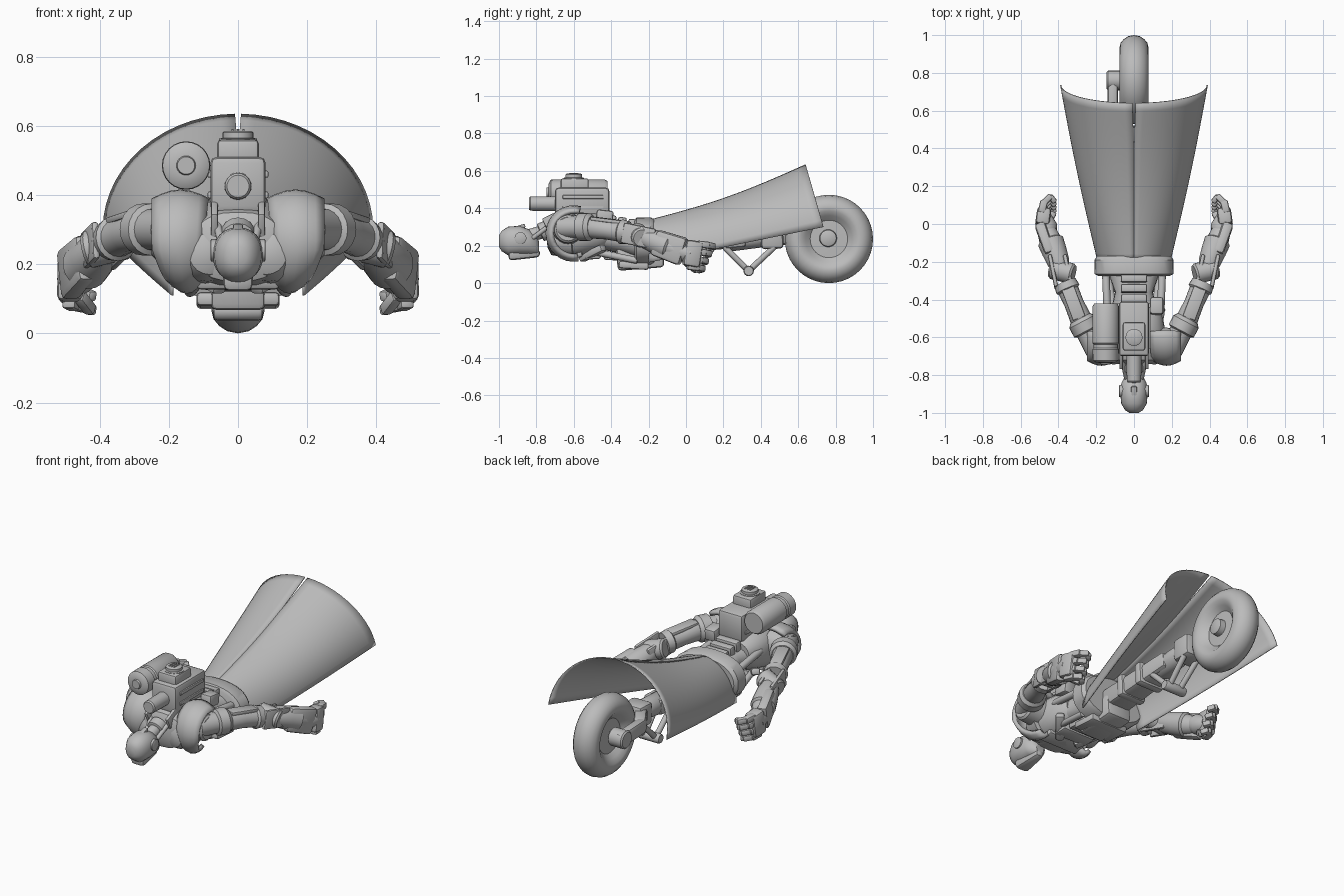
import bpy, bmesh, math
from mathutils import Matrix, Vector

grey = bpy.data.materials.new("plain_grey")
grey.diffuse_color = (0.5, 0.5, 0.5, 1)


def finish(name, bm, angle=35):
    bmesh.ops.recalc_face_normals(bm, faces=bm.faces[:])
    me = bpy.data.meshes.new(name)
    bm.to_mesh(me)
    bm.free()
    me.materials.append(grey)
    ob = bpy.data.objects.new(name, me)
    bpy.context.collection.objects.link(ob)
    bpy.ops.object.select_all(action='DESELECT')
    ob.select_set(True)
    bpy.context.view_layer.objects.active = ob
    bpy.ops.object.shade_smooth_by_angle(angle=math.radians(angle))
    return ob


def frame(a, b):
    # local y runs from a to b
    a, b = Vector(a), Vector(b)
    d = (b - a).normalized()
    x = d.cross(Vector((0, 0, 1)))
    x = x.normalized() if x.length > 1e-3 else Vector((1, 0, 0))
    u = x.cross(d)
    m = Matrix((x, d, u)).transposed().to_4x4()
    m.translation = a
    return m, (b - a).length


def beam(name, a, b, w, h, bevel=0.012, taper=1.0):
    m, length = frame(a, b)
    bm = bmesh.new()
    bmesh.ops.create_cube(bm, size=1)
    for v in bm.verts:
        k = taper if v.co.y > 0 else 1
        v.co = Vector((v.co.x * w * k, (v.co.y + 0.5) * length, v.co.z * h * k))
    bmesh.ops.bevel(bm, geom=bm.edges[:], offset=bevel, segments=2, profile=0.5,
                    affect='EDGES', clamp_overlap=True)
    bm.transform(m)
    return finish(name, bm)


def skin(name, rings):
    bm = bmesh.new()
    loops = [[bm.verts.new(p) for p in r] for r in rings]
    n = len(loops[0])
    for p, q in zip(loops, loops[1:]):
        for i in range(n):
            bm.faces.new((p[i], p[(i + 1) % n], q[(i + 1) % n], q[i]))
    bm.faces.new(loops[0])
    bm.faces.new(loops[-1][::-1])
    return finish(name, bm)


def lathe(name, a, b, profile, n=20):
    # profile: (fraction along a-b, radius)
    m, length = frame(a, b)
    angs = [2 * math.pi * i / n for i in range(n)]
    return skin(name, [[m @ Vector((r * math.cos(t), f * length, r * math.sin(t))) for t in angs]
                       for f, r in profile])


def rod(name, a, b, r, r2=None, n=16, rim=0.08):
    r2 = r2 or r
    return lathe(name, a, b, [(0, r * 0.85), (rim, r), (1 - rim, r2), (1, r2 * 0.85)], n)


def loft(name, sections, power=2.0, n=24):
    # sections: (y, centre z, half width, half height)
    def pt(y, z, w, h, t):
        c, s = math.cos(t), math.sin(t)
        e = 2 / power
        return (w * math.copysign(abs(c) ** e, c), y, z + h * math.copysign(abs(s) ** e, s))
    return skin(name, [[pt(*sec, 2 * math.pi * i / n) for i in range(n)] for sec in sections])


def sheet(name, f, nu, nv, thick):
    bm = bmesh.new()
    g = [[bm.verts.new(f(i / nu, j / nv)) for j in range(nv + 1)] for i in range(nu + 1)]
    for i in range(nu):
        for j in range(nv):
            bm.faces.new((g[i][j], g[i + 1][j], g[i + 1][j + 1], g[i][j + 1]))
    ob = finish(name, bm)
    mod = ob.modifiers.new("thickness", 'SOLIDIFY')
    mod.thickness, mod.offset = thick, 0
    return ob


# Flared skirt shell: two halves with a slit at the rear top
for s, side in ((1, "right"), (-1, "left")):
    def skirt(u, v, s=s):
        gap = 0.022 * max(0, u - 0.7) / 0.3
        t = v * (math.pi / 2 - gap)
        low, top = 0.11 + 0.19 * u, 0.335 + 0.297 * u - 0.025 * math.sin(math.pi * u)
        y_end = 0.735 - 0.095 * math.sin(t)
        w = 0.19 + 0.198 * u + 0.008 * math.sin(math.pi * u)
        return (s * w * math.cos(t), -0.2 + (y_end + 0.2) * u,
                low + (top - low) * math.sin(t))
    sheet("skirt_" + side, skirt, 20, 14, 0.006)

# Waist ring and pelvis
loft("waist_ring", [(-0.275, 0.22, .19, .115), (-0.265, 0.22, .208, .13), (-0.19, 0.222, .21, .13),
                    (-0.17, 0.222, .195, .118)], 2.3, 32)
beam("pelvis_block", (0, -0.37, 0.13), (0, -0.12, 0.15), 0.16, 0.13, 0.02)
beam("pelvis_plate", (0, -0.36, 0.1), (0, -0.2, 0.09), 0.24, 0.04)

# Torso core, spine blocks and belly plates
loft("chest_core", [(-0.74, .25, .08, .06), (-0.72, .25, .13, .10), (-0.6, .26, .17, .13),
                    (-0.47, .27, .15, .11), (-0.42, .27, .12, .08)], 2.5)
loft("abdomen", [(-0.45, .25, .12, .07), (-0.36, .24, .10, .08), (-0.25, .22, .14, .09)], 2.5)
for i in range(3):
    y = -0.42 + 0.055 * i
    beam("spine_block", (0, y, 0.33 - .01 * i), (0, y + 0.045, 0.325 - .01 * i), 0.14, 0.07, 0.01)
for i in range(3):
    y = -0.64 + 0.1 * i
    beam("belly_plate", (0, y, 0.145), (0, y + 0.085, 0.16 - 0.01 * i), 0.24 - 0.03 * i, 0.04)

# Engine pack on the back
beam("engine_block", (0, -0.70, 0.43), (0, -0.41, 0.43), 0.16, 0.16, 0.018)
beam("engine_head", (0, -0.67, 0.52), (0, -0.52, 0.52), 0.12, 0.08, 0.012)
lathe("engine_cap", (0, -0.6, 0.54), (0, -0.6, 0.585),
      [(0, .055), (.5, .055), (.55, .045), (.9, .045), (1, .038)], 20)
for x in (-0.016, 0, 0.016):
    beam("cap_fin", (x, -0.625, 0.586), (x, -0.575, 0.586), 0.007, 0.008, 0.001)
lathe("intake_pipe", (0, -0.84, 0.425), (0, -0.68, 0.425), [(0, .032), (.05, .038), (1, .04)])
lathe("canister", (-0.15, -0.745, 0.485), (-0.15, -0.42, 0.485),
      [(0, .025), (.03, .028), (.035, .05), (.07, .068), (.25, .07), (.27, .064), (.33, .064),
       (.35, .07), (.95, .07), (1, .06)], 24)
beam("side_valve", (0.12, -0.48, 0.36), (0.12, -0.39, 0.35), 0.07, 0.07)
for z in (0.46, 0.40):
    beam("engine_rib", (0, -0.66, z), (0, -0.44, z), 0.175, 0.02, 0.004)

# Head and neck
loft("helmet", [(-1.0, .225, .025, .03), (-0.985, .225, .048, .055), (-0.95, .225, .068, .077),
                (-0.89, .228, .073, .078), (-0.84, .22, .066, .068), (-0.80, .2, .045, .05),
                (-0.785, .19, .025, .03)], 2.2)
beam("jaw", (0, -0.95, 0.155), (0, -0.78, 0.16), 0.09, 0.07, 0.02, 0.6)
beam("brow_ridge", (0, -0.97, 0.275), (0, -0.86, 0.308), 0.03, 0.02, 0.006)
rod("neck", (0, -0.85, 0.25), (0, -0.68, 0.3), 0.035)
rod("neck_collar", (0, -0.78, 0.27), (0, -0.73, 0.29), 0.05)

for s, side in ((1, "right"), (-1, "left")):
    def P(x, y, z, s=s):
        return (s * x, y, z)

    # Neck and chest details
    rod("ear_disc_" + side, P(.05, -.885, .24), P(.08, -.885, .24), 0.032)
    rod("neck_piston_" + side, P(.04, -.82, .24), P(.065, -.70, .33), 0.012)
    beam("collar_" + side, P(.068, -.745, .29), P(.068, -.62, .35), 0.02, 0.12, 0.006)
    loft_side = lathe("chest_lobe_" + side, P(.08, -.74, .23), P(.10, -.6, .23),
                      [(0, .03), (.1, .06), (.35, .08), (1, .09)])

    # Curved shoulder guard wrapping over the front
    def guard(u, v, s=s):
        t = math.radians(75 + 205 * u)
        bulge = math.sin(math.pi * v)
        r = 0.115 + 0.025 * bulge
        inner, outer = 0.085 + 0.03 * u, 0.245 - 0.07 * max(0, u - 0.55) / 0.45
        return (s * (inner + (outer - inner) * v), -0.6 + r * math.cos(t), 0.265 + r * math.sin(t))
    sheet("shoulder_guard_" + side, guard, 16, 6, 0.022)
    rod("shoulder_joint_" + side, P(.12, -.63, .29), P(.25, -.63, .29), 0.085, 0.075, 20)
    rod("back_piston_" + side, P(.14, -.5, .29), P(.15, -.24, .26), 0.02)
    rod("belly_piston_" + side, P(.10, -.5, .17), P(.14, -.26, .12), 0.018)
    beam("rib_" + side, P(.05, -.56, .13), P(.15, -.44, .19), 0.05, 0.04)

    # Upper arm with cuffs
    lathe("upper_arm_" + side, P(.19, -.68, .3), P(.285, -.50, .3),
          [(0, .05), (.08, .062), (.6, .06), (.64, .075), (.9, .075), (1, .06)])
    lathe("middle_arm_" + side, P(.27, -.53, .3), P(.365, -.31, .27),
          [(0, .05), (.1, .058), (.5, .052), (.8, .055), (.84, .066), (1, .06)])
    beam("arm_plate_" + side, P(.29, -.5, .345), P(.35, -.34, .325), 0.07, 0.02, 0.006)

    # Elbow
    rod("elbow_hinge_" + side, P(.32, -.265, .27), P(.44, -.235, .24), 0.055, 0.055, 18)
    for k in (-1, 1):
        beam("elbow_plate_" + side, P(.37 + .04 * k, -.34, .27), P(.405 + .04 * k, -.17, .235),
             0.022, 0.11, 0.01)

    # Forearm and wrist
    lathe("forearm_" + side, P(.385, -.24, .25), P(.465, -.03, .17),
          [(0, .045), (.15, .058), (.45, .066), (.7, .07), (.74, .058), (1, .05)])
    beam("forearm_guard_" + side, P(.44, -.17, .22), P(.495, -.01, .165), 0.055, 0.14, 0.02, 1.1)
    lathe("wrist_" + side, P(.455, -.04, .175), P(.48, .035, .155), [(0, .05), (.3, .058), (1, .045)])

    # Hand with curled fingers
    beam("palm_" + side, P(.487, -.01, .165), P(.475, .08, .15), 0.075, 0.14, 0.018)
    for i in range(4):
        z, y = 0.21 - 0.04 * i, 0.07 - 0.018 * i
        beam("finger_base_" + side, P(.49, y - .01, z), P(.475, y + .055, z - .008), 0.04, 0.036, 0.009)
        beam("finger_middle_" + side, P(.48, y + .04, z - .006), P(.44, y + .08, z - .014), 0.034, 0.034, 0.009)
        beam("finger_tip_" + side, P(.445, y + .08, z - .014), P(.418, y + .045, z - .024), 0.03, 0.032, 0.009)
    beam("thumb_" + side, P(.46, 0, .11), P(.425, .06, .065), 0.035, 0.035, 0.01)

    # Suspension links below the beam
    rod("front_link_" + side, P(.045, .2, .2), P(.035, .335, .065), 0.016)
    rod("rear_link_" + side, P(.035, .335, .065), P(.045, .49, .21), 0.016)

rod("link_pivot", (-.07, .335, .065), (.07, .335, .065), 0.028)

# Tail beam leading to the wheel
beam("tail_beam", (0, -0.2, 0.2), (0, 0.32, 0.24), 0.15, 0.11, 0.02, 0.85)
rod("tail_sleeve", (0, 0.22, 0.23), (0, 0.44, 0.25), 0.062, 0.055)
beam("tail_block", (0, 0.40, 0.245), (0, 0.52, 0.25), 0.13, 0.13, 0.02)
for y in (-0.05, 0.1):
    beam("tail_band", (0, y, 0.22 + y * .06), (0, y + 0.05, 0.222 + y * .06), 0.165, 0.13, 0.015)

# Single sided fork on the left of the wheel
beam("fork_elbow", (-0.02, 0.45, 0.25), (-0.115, 0.6, 0.25), 0.07, 0.09, 0.02)
beam("fork_arm", (-0.112, 0.56, 0.25), (-0.112, 0.80, 0.24), 0.055, 0.085, 0.018)
rod("fork_hub", (-0.145, 0.76, 0.24), (-0.05, 0.76, 0.24), 0.052, 0.052, 20)

# Wheel with hub
half = [(0, .02), (.28, .03), (.29, .10), (.14, .125), (.02, .15), (0, .17),
        (.04, .195), (.15, .215), (.3, .23)]
wheel = half[1:] + [(.5, .236)] + [(1 - f, r) for f, r in half[:0:-1]]
lathe("wheel", (-0.077, 0.764, 0.236), (0.077, 0.764, 0.236), wheel, 40)
rod("wheel_hub", (0.02, 0.76, 0.24), (0.07, 0.76, 0.24), 0.048, 0.044, 20)
